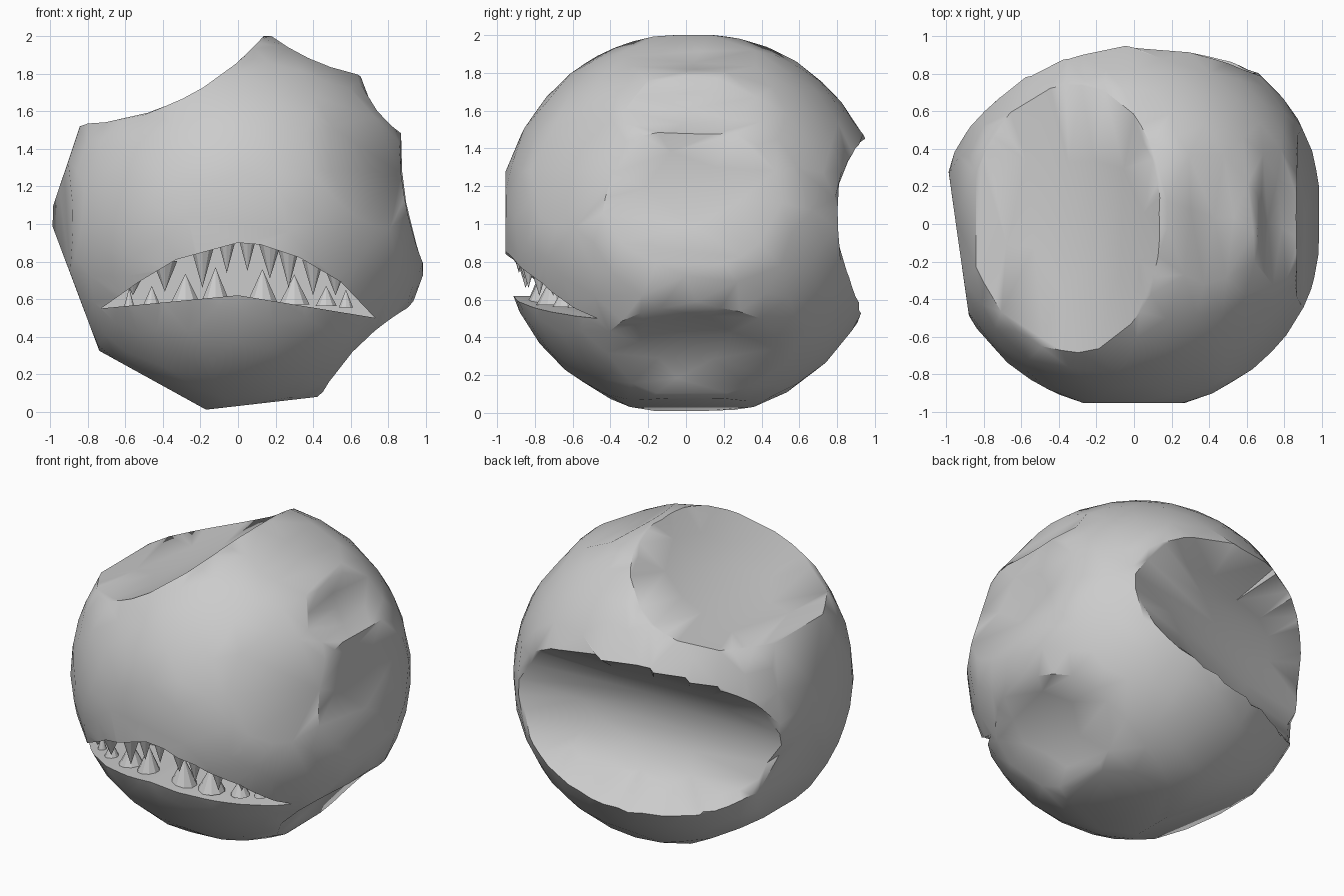
import bpy, bmesh, math
from mathutils import Vector, Matrix, Euler

if "Cube" in bpy.data.objects:
    bpy.data.objects.remove(bpy.data.objects["Cube"])

O = Vector((0, 0, 1))

# flat chips: outward normal, distance from the middle
planes = [((-.99, -.14, 0), .94), ((-.95, 0, .32), .965), ((-.93, 0, -.35), .93),
          ((-.483, 0, -.876), .949), ((.114, 0, -.993), .964), ((.72, -.62, .3), .95),
          ((0, -1, 0), .955), ((0, 1, 0), .955), ((1, 0, 0), .99),
          ((0, 0, 1), 1.0), ((0, 0, -1), 1.0)]
# scooped hollows: centre, radii, rotation in degrees
scoops = [((-.76, .05, 2.61), (1.08, 3, 1.08), (0, 0, 0)),
          ((.76, .1, 2.69), (.9, 3, .9), (0, 0, 0)),
          ((1.01, .1, 1.80), (.35, 1.3, .35), (0, 0, 0)),
          ((2.11, 0, 1.34), (1.25, 3, 1.25), (0, 0, 0)),
          ((1.2, .05, -.2), (.81, 1.8, .81), (0, 0, 0)),
          ((-.28, 1.06, .95), (2.6, .52, .5), (0, -6, 15))]


def ray(d, centre, radii, rot, sign):
    """Distance from the middle to an ellipsoid along d."""
    m = Euler([math.radians(a) for a in rot]).to_matrix().transposed()
    s = Matrix.Diagonal([1 / r for r in radii])
    p, q = s @ m @ (O - Vector(centre)), s @ m @ d
    a, b, c = q.dot(q), p.dot(q), p.dot(p) - 1
    disc = b * b - a * c
    if disc < 0:
        return 9
    t = (-b + sign * math.sqrt(disc)) / a
    return t if t > 0 else 9


def radius(d):
    r = ray(d, (0, .03, 1), (1.02,) * 3, (0, 0, 0), 1)
    for n, k in planes:
        c = Vector(n).normalized().dot(d)
        if c > .1:
            r = min(r, k / c)
    for s in scoops:
        r = min(r, ray(d, *s, -1))
    return r


def make(name, bm):
    bmesh.ops.recalc_face_normals(bm, faces=bm.faces)
    me = bpy.data.meshes.new(name)
    bm.to_mesh(me)
    bm.free()
    ob = bpy.data.objects.new(name, me)
    bpy.context.collection.objects.link(ob)
    return ob


def activate(ob):
    bpy.ops.object.select_all(action='DESELECT')
    ob.select_set(True)
    bpy.context.view_layer.objects.active = ob


# chipped boulder body
bm = bmesh.new()
bmesh.ops.create_icosphere(bm, subdivisions=6, radius=1)
for v in bm.verts:
    d = v.co.normalized()
    v.co = O + d * radius(d)
body = make("boulder_body", bm)
activate(body)
dec = body.modifiers.new("facets", 'DECIMATE')
dec.ratio = .04
bpy.ops.object.modifier_apply(modifier="facets")

# mouth opening
upper = [(-.73, .55), (-.53, .69), (-.33, .81), (0, .9), (.12, .89), (.33, .82), (.55, .69), (.73, .5)]
outline = upper + [(0, .62)]
bm = bmesh.new()
f = bm.faces.new([bm.verts.new((x, -1.3, z)) for x, z in outline])
ext = bmesh.ops.extrude_face_region(bm, geom=[f])
for v in ext['geom']:
    if isinstance(v, bmesh.types.BMVert):
        v.co.y = -.42
cutter = make("mouth_cutter", bm)
cutter.hide_render = True
activate(body)
mod = body.modifiers.new("mouth", 'BOOLEAN')
mod.operation, mod.solver, mod.object = 'DIFFERENCE', 'EXACT', cutter
bpy.ops.object.modifier_apply(modifier="mouth")
bpy.data.objects.remove(cutter)
bpy.ops.object.shade_smooth_by_angle(angle=math.radians(38))


# teeth
def lip(x):
    for (x0, z0), (x1, z1) in zip(upper, upper[1:]):
        if x0 <= x <= x1:
            return z0 + (z1 - z0) * (x - x0) / (x1 - x0)


def teeth(name, rows, lower):
    bm = bmesh.new()
    for x, tip, w in rows:
        base = .59 - .06 * abs(x) if lower else lip(x) + .03
        d = Vector((x, 0, base - 1))
        y = .03 - math.sqrt(1.0 - d.length_squared) + w / 2 + .03
        h = tip - base
        m = Matrix.Translation((x, y, base + h / 2))
        if h < 0:
            m = m @ Matrix.Rotation(math.pi, 4, 'X')
        bmesh.ops.create_cone(bm, cap_ends=True, segments=10, radius1=w / 2, radius2=0,
                              depth=abs(h), matrix=m)
    activate(make(name, bm))
    bpy.ops.object.shade_smooth_by_angle(angle=math.radians(30))


teeth("lower_teeth", [(-.58, .66, .06), (-.46, .67, .1), (-.28, .735, .17), (-.12, .77, .16),
                      (.13, .76, .17), (.30, .73, .17), (.47, .67, .12), (.575, .65, .08)], True)
teeth("upper_teeth", [(-.56, .62, .09), (-.39, .64, .14), (-.19, .66, .13), (-.06, .74, .1),
                      (.05, .75, .1), (.17, .71, .13), (.27, .66, .12), (.4, .62, .12),
                      (.52, .62, .1)], False)
